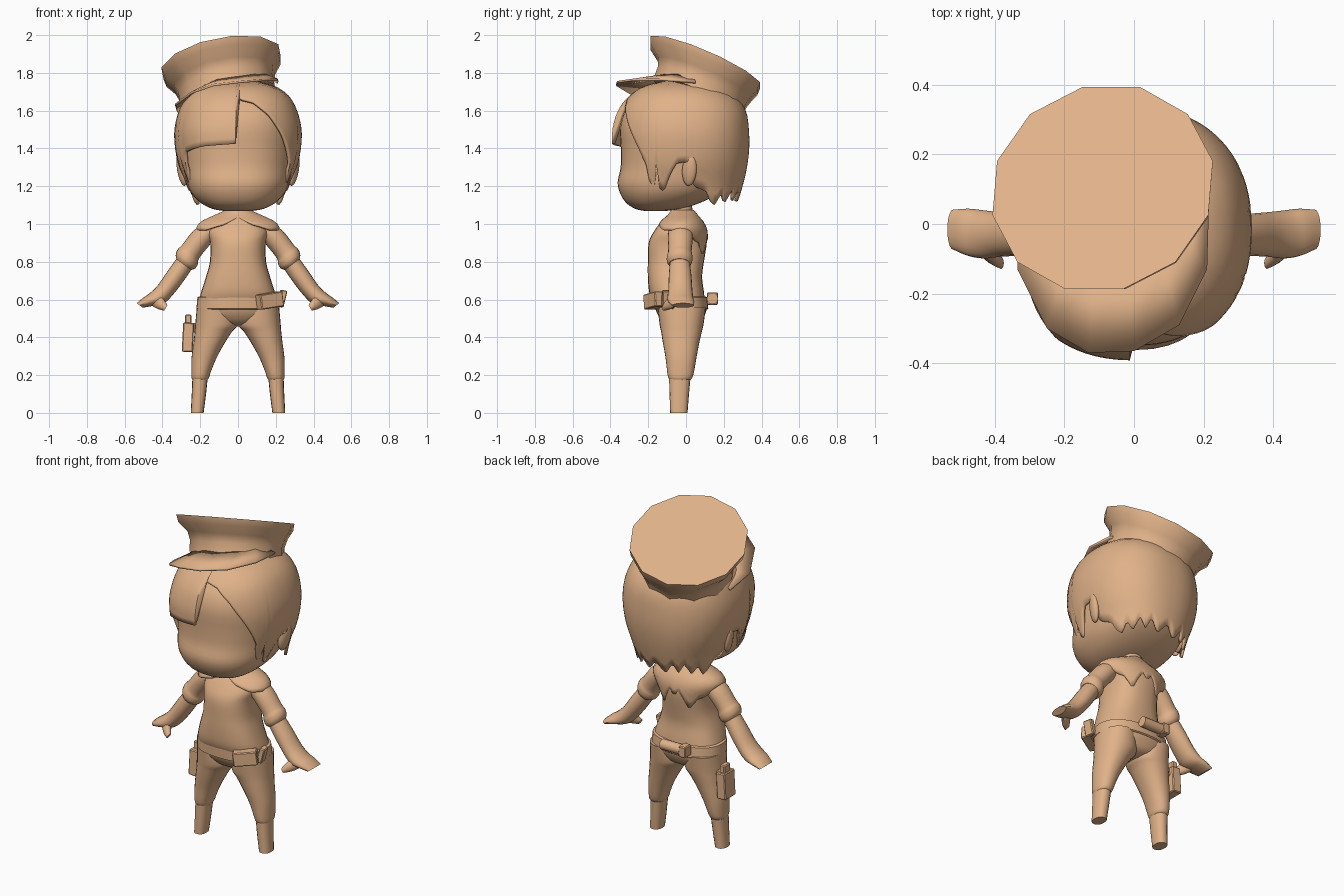
import bpy, bmesh, math
from mathutils import Vector, Matrix, Euler

if "Cube" in bpy.data.objects:
    bpy.data.objects.remove(bpy.data.objects["Cube"])

COLOUR = (0.75, 0.445, 0.25, 1)
tan = bpy.data.materials.new("warm_tan")
tan.use_nodes = True
tan.diffuse_color = COLOUR
tan.node_tree.nodes["Principled BSDF"].inputs["Base Color"].default_value = COLOUR
tan.node_tree.nodes["Principled BSDF"].inputs["Roughness"].default_value = 0.8


def finish(name, bm, mirror=False, thick=0, angle=40):
    bmesh.ops.recalc_face_normals(bm, faces=bm.faces)
    mesh = bpy.data.meshes.new(name)
    bm.to_mesh(mesh)
    bm.free()
    mesh.materials.append(tan)
    obj = bpy.data.objects.new(name, mesh)
    bpy.context.collection.objects.link(obj)
    if thick:
        mod = obj.modifiers.new("thickness", "SOLIDIFY")
        mod.thickness, mod.offset = thick, -1
    if mirror:
        obj.modifiers.new("mirror", "MIRROR")
    bpy.ops.object.select_all(action="DESELECT")
    obj.select_set(True)
    bpy.context.view_layer.objects.active = obj
    bpy.ops.object.shade_smooth_by_angle(angle=math.radians(angle))


def power(v, p):
    return math.copysign(abs(v) ** p, v)


def smooth(rows, steps):
    """Catmull-Rom resampling of rows of numbers."""
    rows = [Vector(r) for r in rows]
    out = []
    for i in range(len(rows) - 1):
        a, b, c, d = rows[max(i - 1, 0)], rows[i], rows[i + 1], rows[min(i + 2, len(rows) - 1)]
        for s in range(steps):
            t = s / steps
            out.append(b + (c - a) * (t / 2) + (a * 2 - b * 5 + c * 4 - d) * (t * t / 2)
                       + (b * 3 - a - c * 3 + d) * (t ** 3 / 2))
    return out + [rows[-1]]


def loft(name, rows, u=(1, 0, 0), sides=28, steps=3, p=1, **kw):
    """Rows are x, y, z, half width along u, half depth along y."""
    bm, u, v = bmesh.new(), Vector(u), Vector((0, 1, 0))
    rings = []
    for x, y, z, ra, rb in smooth(rows, steps):
        ring = []
        for i in range(sides):
            a = math.tau * i / sides
            ring.append(bm.verts.new(Vector((x, y, z)) + u * ra * power(math.sin(a), p)
                                     - v * rb * power(math.cos(a), p)))
        rings.append(ring)
    for r, s in zip(rings, rings[1:]):
        for i in range(sides):
            j = (i + 1) % sides
            bm.faces.new((r[i], r[j], s[j], s[i]))
    bm.faces.new(rings[0])
    bm.faces.new(rings[-1])
    finish(name, bm, **kw)


def body(name, rows, **kw):
    """Rows are height, half width, front y, back y and optional centre x."""
    loft(name, [(r[4] if len(r) > 4 else 0, (r[2] + r[3]) / 2, r[0], r[1], (r[3] - r[2]) / 2)
                for r in rows], **kw)


def lerp(table, t):
    for a, b in zip(table, table[1:]):
        if t <= b[0]:
            k = max(0, (t - a[0]) / (b[0] - a[0]))
            return Vector(a).lerp(Vector(b), k)
    return Vector(table[-1])


def drape(name, profile, hem, bulge=lambda a, z: 1, p=1, cols=144, rows=16, thick=0.015):
    """Shell hanging from the top; its lower edge follows hem(angle from front)."""
    bm = bmesh.new()
    prof = sorted(tuple(r) for r in smooth(profile, 4))
    top, grid = prof[-1][0], []
    for i in range(cols):
        a = -180 + 360 * (i + 0.5) / cols
        low, col = hem(a), []
        for k in range(rows + 1):
            z = top + (low - top) * (k / rows) ** 1.4
            _, rx, yf, yb = lerp(prof, z)
            s, c = power(math.sin(math.radians(a)), p), power(math.cos(math.radians(a)), p)
            f = bulge(a, z)
            col.append(bm.verts.new((rx * s * f, (yf + yb) / 2 - (yb - yf) / 2 * c * f, z)))
        grid.append(col)
    for i in range(cols):
        l, r = grid[i], grid[(i + 1) % cols]
        for k in range(rows):
            bm.faces.new((l[k], r[k], r[k + 1], l[k + 1]))
    bm.faces.new([c[0] for c in grid])
    finish(name, bm, thick=thick)


def box(name, loc, size, rot=(0, 0, 0)):
    bm = bmesh.new()
    m = Matrix.LocRotScale(Vector(loc), Euler([math.radians(r) for r in rot]), Vector(size))
    bmesh.ops.create_cube(bm, size=1, matrix=m)
    bmesh.ops.bevel(bm, geom=bm.edges[:], offset=0.005, segments=1, affect="EDGES")
    finish(name, bm, angle=20)


# Head
body("head", [(1.07, 0.08, -0.225, -0.1), (1.08, 0.135, -0.268, -0.03), (1.11, 0.195, -0.315, 0.07),
              (1.16, 0.245, -0.348, 0.17), (1.22, 0.272, -0.362, 0.24), (1.3, 0.285, -0.346, 0.27),
              (1.4, 0.297, -0.345, 0.29), (1.52, 0.3, -0.348, 0.29), (1.62, 0.27, -0.31, 0.25),
              (1.7, 0.19, -0.22, 0.18), (1.74, 0.09, -0.1, 0.08)], sides=40, p=0.87)

# Hair with a side-swept fringe, side locks and ragged back
SIDE = [(60, 1.3), (62, 1.17), (67, 1.2), (69, 1.34), (71, 1.19), (75, 1.17), (80, 1.24), (86, 1.32),
        (95, 1.33), (99, 1.2), (112, 1.17), (118, 1.12), (124, 1.1), (130, 1.16), (138, 1.11),
        (146, 1.18), (154, 1.12), (160, 1.18), (170, 1.11), (180, 1.17)]
LEFT = [(0, 1.665), (14, 1.645), (28, 1.58), (42, 1.47), (54, 1.36)] + SIDE
RIGHT = [(0, 1.425), (30, 1.41), (54, 1.38)] + SIDE


def fringe_bulge(a, z):
    if not -60 < a < -1:
        return 1
    return 1 + 0.075 * min(1, (a + 60) / 25) * max(0, min(1, (1.72 - z) / 0.22))


drape("hair", [(1.05, 0.25, -0.3, 0.255), (1.2, 0.275, -0.345, 0.3), (1.3, 0.313, -0.363, 0.323),
               (1.4, 0.333, -0.364, 0.335), (1.5, 0.337, -0.364, 0.333), (1.6, 0.313, -0.347, 0.317),
               (1.68, 0.268, -0.295, 0.262), (1.735, 0.185, -0.21, 0.165), (1.765, 0.05, -0.06, 0.04)],
      lambda a: lerp(LEFT if a > -1 else RIGHT, abs(a))[1], fringe_bulge, p=0.89)

# Ears
bm = bmesh.new()
bmesh.ops.create_uvsphere(bm, u_segments=16, v_segments=10, radius=1, matrix=Matrix.LocRotScale(
    Vector((0.298, 0.018, 1.285)), Euler((-0.12, 0.15, -0.3)), Vector((0.022, 0.04, 0.085))))
finish("ears", bm, mirror=True)

# Cap: twelve-sided flared crown on a tilted axis
axis = Vector((-0.2, 0.44, 1)).normalized()
side = Vector((1, 0, 0.2)).normalized()
fore = axis.cross(side)
crown_top = Vector((-0.09, 0.103, 1.857))
bm = bmesh.new()
rings = []
for depth, r, shift in [(0, 0.327, 0), (0.045, 0.318, 0.01), (0.1, 0.278, 0.036), (0.15, 0.262, 0.04),
                        (0.215, 0.264, 0.046)]:
    c = crown_top - axis * depth + Vector((0, shift, 0))
    rings.append([bm.verts.new(c + side * r * math.sin(a) + fore * r * math.cos(a))
                  for a in [math.tau * (i + 0.5) / 12 for i in range(12)]])
for r, s in zip(rings, rings[1:]):
    for i in range(12):
        bm.faces.new((r[i], r[(i + 1) % 12], s[(i + 1) % 12], s[i]))
bm.faces.new(rings[0])
bm.faces.new(rings[-1])
finish("cap_crown", bm, angle=38)

# Cap visor
bm = bmesh.new()
edge = [(-0.325, 0.04, 1.6), (-0.335, -0.13, 1.635), (-0.25, -0.3, 1.7), (-0.13, -0.37, 1.742),
        (0, -0.365, 1.757), (0.13, -0.29, 1.768), (0.21, -0.13, 1.77), (0.215, 0.05, 1.755)]
outer = [bm.verts.new(e) for e in edge]
inner = [bm.verts.new((-0.05 + (x + 0.05) * 0.75, 0.04 + (y - 0.04) * 0.48, z + 0.025)) for x, y, z in edge]
for i in range(len(edge) - 1):
    bm.faces.new((outer[i], outer[i + 1], inner[i + 1], inner[i]))
finish("cap_visor", bm, thick=0.012)

# Neck and jacket
body("neck", [(1.0, 0.07, -0.08, 0.045), (1.06, 0.06, -0.075, 0.035), (1.14, 0.058, -0.07, 0.03)])
body("jacket", [(0.59, 0.208, -0.175, 0.1), (0.64, 0.195, -0.195, 0.095), (0.72, 0.17, -0.202, 0.085),
                (0.8, 0.149, -0.202, 0.095), (0.9, 0.147, -0.198, 0.11), (0.96, 0.16, -0.17, 0.105),
                (1.02, 0.12, -0.125, 0.075), (1.06, 0.06, -0.075, 0.04)], p=0.8)

# Shoulder cape, open at the throat, with pointed back hem
CAPE = [(0, 1.04), (22, 1.0), (50, 0.97), (110, 0.965), (125, 0.91), (137, 0.9), (150, 0.83),
        (162, 0.89), (172, 0.94), (180, 0.9)]
drape("shoulder_cape", [(0.82, 0.16, -0.21, 0.108), (0.93, 0.205, -0.2, 0.116), (0.97, 0.222, -0.175, 0.112),
                        (1.01, 0.2, -0.143, 0.095), (1.045, 0.13, -0.1, 0.065), (1.075, 0.06, -0.078, 0.042)],
      lambda a: lerp(CAPE, abs(a))[1], cols=72, rows=8, thick=0.01)

# Sleeves, forearms, hands and thumbs
slant = Vector((0.8, 0, 0.6))
loft("sleeves", [(0.13, -0.03, 0.98, 0.05, 0.06), (0.19, -0.03, 0.93, 0.058, 0.066),
                 (0.25, -0.032, 0.855, 0.057, 0.062), (0.265, -0.033, 0.828, 0.066, 0.068),
                 (0.278, -0.034, 0.803, 0.064, 0.067), (0.288, -0.034, 0.787, 0.05, 0.056)],
     u=slant, sides=20, mirror=True)
loft("forearms_and_hands", [(0.27, -0.033, 0.81, 0.048, 0.052), (0.33, -0.031, 0.725, 0.05, 0.06),
                            (0.385, -0.03, 0.65, 0.047, 0.064), (0.43, -0.03, 0.607, 0.046, 0.069),
                            (0.475, -0.024, 0.588, 0.035, 0.068), (0.52, -0.016, 0.569, 0.02, 0.057)],
     u=slant, sides=20, mirror=True)
loft("thumbs", [(0.435, -0.055, 0.602, 0.04, 0.035), (0.41, -0.085, 0.577, 0.031, 0.03),
                (0.382, -0.112, 0.556, 0.017, 0.017)], u=(0.5, 0, -0.86), sides=12, mirror=True)

# Hips, trousers and boots
body("hips", [(0.458, 0.03, -0.05, 0.02), (0.475, 0.12, -0.11, 0.07), (0.51, 0.19, -0.143, 0.095),
              (0.55, 0.21, -0.162, 0.11), (0.6, 0.208, -0.17, 0.108), (0.63, 0.19, -0.16, 0.09)], p=0.9)
body("trouser_legs", [(0.56, 0.1, -0.15, 0.105, 0.118), (0.47, 0.112, -0.14, 0.093, 0.114),
                      (0.43, 0.099, -0.132, 0.084, 0.13), (0.37, 0.083, -0.122, 0.07, 0.153),
                      (0.29, 0.066, -0.108, 0.055, 0.18), (0.22, 0.052, -0.1, 0.043, 0.195),
                      (0.185, 0.046, -0.093, 0.032, 0.2), (0.17, 0.036, -0.08, 0.015, 0.201)],
     p=0.92, mirror=True)
body("boots", [(0.2, 0.041, -0.09, 0.025, 0.2), (0.1, 0.038, -0.087, 0.016, 0.207),
               (0, 0.034, -0.084, 0.008, 0.216)], p=0.85, sides=16, mirror=True)

# Belt, pouches and holster
body("belt", [(0.548, 0.213, -0.172, 0.112), (0.553, 0.22, -0.182, 0.118),
              (0.612, 0.215, -0.185, 0.112), (0.617, 0.205, -0.18, 0.1)], steps=1, p=0.87)
box("front_pouch", (0.168, -0.168, 0.595), (0.135, 0.06, 0.08), (0, -8, 28))
box("side_pouch", (0.232, -0.1, 0.605), (0.032, 0.055, 0.09), (0, 14, 10))
bm = bmesh.new()
bmesh.ops.create_cone(bm, cap_ends=True, segments=12, radius1=0.03, radius2=0.03, depth=0.13,
                      matrix=Matrix.Translation((-0.005, 0.14, 0.605)) @ Matrix.Rotation(math.pi / 2, 4, "Y"))
finish("belt_roll", bm)
box("roll_clasp", (-0.09, 0.14, 0.605), (0.045, 0.06, 0.065))
box("holster", (-0.265, 0.0, 0.4), (0.058, 0.1, 0.155), (0, 3, 0))
box("holster_grip", (-0.263, 0.005, 0.495), (0.034, 0.06, 0.05))
box("holster_strap", (-0.232, 0.0, 0.45), (0.03, 0.05, 0.05))
